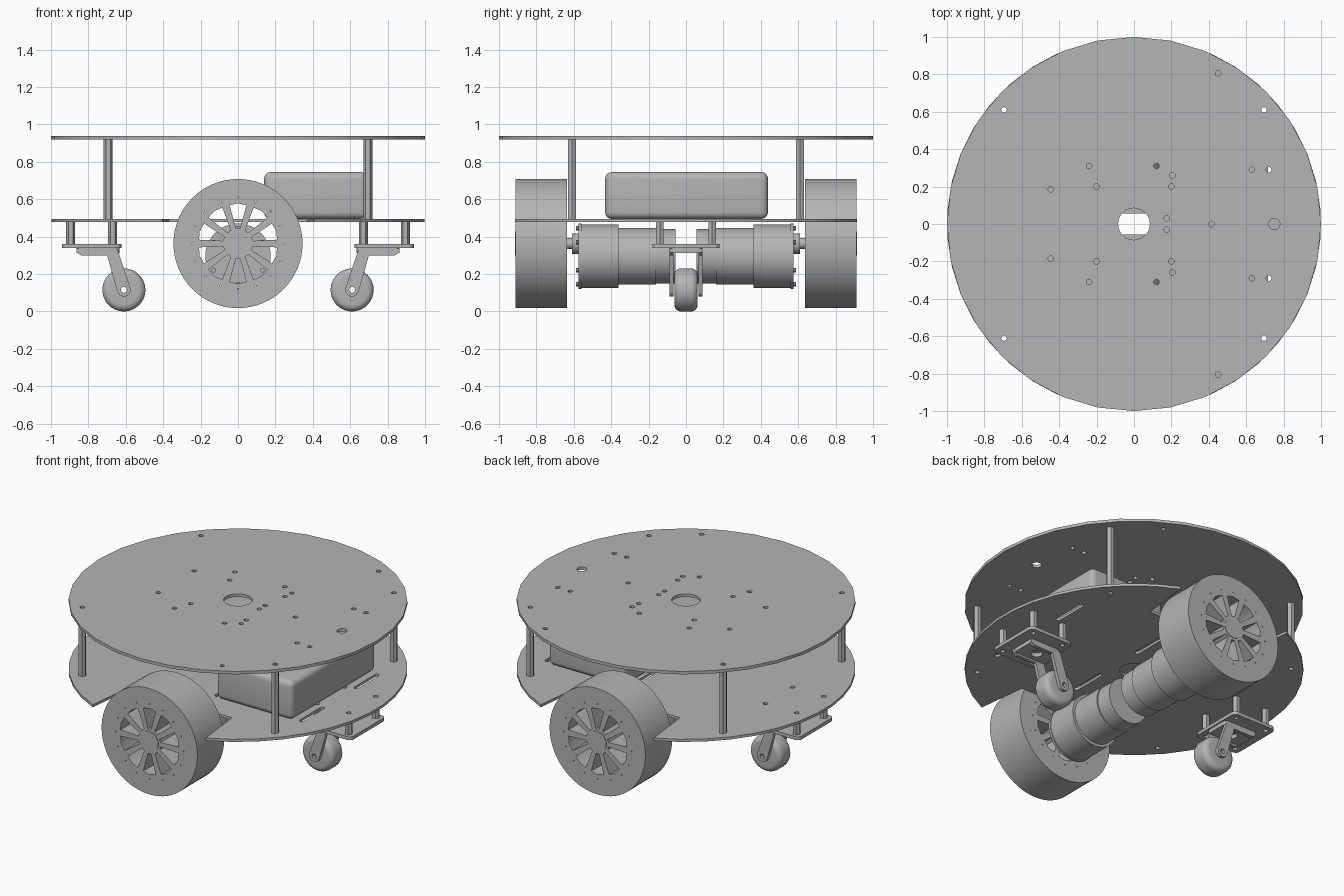
import bpy, bmesh
from math import cos, sin, pi, radians
from mathutils import Matrix, Vector

cube = bpy.data.objects.get("Cube")
if cube:
    bpy.data.objects.remove(cube, do_unlink=True)

GREY = (0.46, 0.46, 0.46, 1.0)
grey = bpy.data.materials.new("plain grey")
grey.use_nodes = True
grey.diffuse_color = GREY
grey.node_tree.nodes["Principled BSDF"].inputs["Base Color"].default_value = GREY


def finish(obj):
    """Colour the part and smooth it, keeping sharp edges."""
    obj.data.materials.clear()
    obj.data.materials.append(grey)
    bpy.ops.object.select_all(action="DESELECT")
    obj.select_set(True)
    bpy.context.view_layer.objects.active = obj
    bpy.ops.object.shade_smooth_by_angle(angle=radians(30))
    return obj


def from_bmesh(name, bm):
    bmesh.ops.recalc_face_normals(bm, faces=bm.faces)
    mesh = bpy.data.meshes.new(name)
    bm.to_mesh(mesh)
    bm.free()
    obj = bpy.data.objects.new(name, mesh)
    bpy.context.collection.objects.link(obj)
    return finish(obj)


def arc(x, y, r, start=0, end=360, n=24):
    full = end - start == 360
    steps = n if full else n - 1
    angles = [radians(start + (end - start) * i / steps) for i in range(n)]
    return [(x + r * cos(a), y + r * sin(a)) for a in angles]


def rounded(x, y, hx, hy, r):
    pts = []
    for a, sx, sy in ((0, 1, 1), (90, -1, 1), (180, -1, -1), (270, 1, -1)):
        pts += arc(x + sx * (hx - r), y + sy * (hy - r), r, a, a + 90, 6)
    return pts


def extrude(name, loops, low, high, upright=False):
    """First loop is the outline, the rest are holes. Upright runs along y."""
    curve = bpy.data.curves.new(name, "CURVE")
    curve.dimensions = "2D"
    curve.fill_mode = "BOTH"
    curve.extrude = (high - low) / 2
    for loop in loops:
        spline = curve.splines.new("POLY")
        spline.points.add(len(loop) - 1)
        for point, (x, y) in zip(spline.points, loop):
            point.co = (x, y, 0, 1)
        spline.use_cyclic_u = True
    temp = bpy.data.objects.new(name + "_outline", curve)
    bpy.context.collection.objects.link(temp)
    graph = bpy.context.evaluated_depsgraph_get()
    mesh = bpy.data.meshes.new_from_object(temp.evaluated_get(graph))
    bpy.data.objects.remove(temp, do_unlink=True)
    bm = bmesh.new()
    bm.from_mesh(mesh)
    bpy.data.meshes.remove(mesh)
    bmesh.ops.remove_doubles(bm, verts=bm.verts, dist=0.0002)
    mid = (low + high) / 2
    if upright:
        place = Matrix.Translation((0, mid, 0)) @ Matrix.Rotation(pi / 2, 4, "X")
    else:
        place = Matrix.Translation((0, 0, mid))
    bmesh.ops.transform(bm, matrix=place, verts=bm.verts)
    return from_bmesh(name, bm)


def along_y(name, loops, side, near, far):
    low, high = sorted((side * near, side * far))
    return extrude(name, loops, low, high, upright=True)


def tube(name, x, y, low, high):
    extrude(name, [arc(x, y, 0.024, n=6), arc(x, y, 0.015, n=12)], low, high)


def pair(points):
    return [(x, s * y) for x, y in points for s in (1, -1)]


# Decks
posts = pair([(0.695, 0.61), (-0.695, 0.61)])
caster_posts = pair([(0.67, 0.14), (0.895, 0.14), (-0.67, 0.14), (-0.895, 0.14)])
drilled = pair([(-0.445, 0.185), (-0.24, 0.31), (-0.2, 0.2), (0.12, 0.31),
                (0.2, 0.2), (0.205, 0.26), (0.175, 0.03), (0.63, 0.29),
                (0.72, 0.29), (0.45, 0.805)]) + [(0.415, 0)]
centre = arc(0, 0, 0.085)
top_holes = [arc(x, y, 0.015, n=12) for x, y in posts + drilled]
extrude("top_deck", [arc(0, 0, 1, n=32), centre, arc(0.75, 0, 0.03)] + top_holes,
        0.918, 0.937)

outline = (arc(0, 0, 1, -66, 66, 16) + [(0.37, 0.59), (-0.37, 0.59)]
           + arc(0, 0, 1, 114, 246, 16) + [(-0.37, -0.59), (0.37, -0.59)])
slots = [rounded(x, y, 0.014, 0.12, 0.0135) for x, y in pair([(0.73, 0.28), (0.12, 0.28)])]
low_holes = [arc(x, y, 0.015, n=12) for x, y in posts + caster_posts]
extrude("lower_deck", [outline, centre] + slots + low_holes, 0.478, 0.495)

for x, y in posts:
    tube("deck_post", x, y, 0.495, 0.918)

# Battery box
bm = bmesh.new()
bmesh.ops.create_cube(bm, size=1)
bmesh.ops.scale(bm, vec=(0.55, 0.87, 0.25), verts=bm.verts)
bmesh.ops.translate(bm, vec=(0.415, 0.003, 0.62), verts=bm.verts)
bmesh.ops.bevel(bm, geom=bm.edges[:], offset=0.035, segments=5, profile=0.5, affect="EDGES")
from_bmesh("battery_box", bm)

# Drive wheels and motors
AXLE, MOTOR = 0.363, 0.295


def spoke_gap(angle):
    c, s = cos(angle), sin(angle)
    wedge = [(0.08, -0.011), (0.205, -0.045), (0.215, 0), (0.205, 0.045), (0.08, 0.011)]
    return [(r * c - t * s, AXLE + r * s + t * c) for r, t in wedge]


gaps = [spoke_gap(radians(90 + 36 * i)) for i in range(10)]
dots = [arc(0.245 * cos(a), AXLE + 0.245 * sin(a), 0.004, n=6)
        for a in (2 * pi * i / 16 for i in range(16))]
for side, label in ((-1, "front"), (1, "back")):
    along_y(label + "_wheel", [arc(0, AXLE, 0.345, n=64)] + gaps + dots, side, 0.635, 0.911)
    for part, z, r, near, far in (
            ("hub_cap", AXLE, 0.065, 0.9, 0.914),
            ("shaft", AXLE, 0.03, 0.6, 0.64),
            ("shaft_collar", AXLE, 0.055, 0.57, 0.61),
            ("gearbox_face", MOTOR, 0.175, 0.56, 0.576),
            ("gearbox", MOTOR, 0.17, 0.36, 0.56),
            ("motor_body", MOTOR, 0.152, 0.16, 0.36),
            ("motor_cap", MOTOR, 0.145, 0.055, 0.16)):
        along_y(f"{label}_{part}", [arc(0, z, r, n=48)], side, near, far)
    for i in range(6):
        a = radians(30 + 60 * i)
        screw = arc(0.15 * cos(a), MOTOR + 0.15 * sin(a), 0.013, n=10)
        along_y(label + "_motor_screw", [screw], side, 0.574, 0.588)

# Casters
HUB = Vector((0.61, 0, 0.115))
for side, label in ((1, "left"), (-1, "right")):
    mount_holes = [arc(x, y, 0.015, n=12) for x, y in caster_posts if x * side > 0]
    extrude(label + "_caster_mount",
            [rounded(side * 0.782, 0, 0.158, 0.18, 0.03)] + mount_holes, 0.338, 0.36)
    for x, y in caster_posts:
        if x * side > 0:
            tube(label + "_caster_post", x, y, 0.36, 0.478)
    extrude(label + "_fork_top",
            [rounded(side * 0.748, 0, 0.115, 0.088, 0.03), arc(side * 0.75, 0, 0.035)],
            0.313, 0.338)
    arm = ([(0.865, 0.337), (0.66, 0.337), (0.64, 0.32)]
           + arc(HUB.x, HUB.z, 0.036, 165, 345, 12) + [(0.7, 0.3), (0.84, 0.3), (0.862, 0.315)])
    arm = [(side * x, z) for x, z in arm]
    for s in (1, -1):
        along_y(label + "_fork_arm", [arm, arc(side * HUB.x, HUB.z, 0.016, n=12)], s, 0.066, 0.088)
    bm = bmesh.new()
    profile = ([(0.016, -0.062)] + arc(0.08, -0.027, 0.035, -90, 0, 7)
               + arc(0.08, 0.027, 0.035, 0, 90, 7) + [(0.016, 0.062)])
    verts = [bm.verts.new((side * HUB.x + r, y, HUB.z)) for r, y in profile]
    edges = [bm.edges.new((verts[i - 1], verts[i])) for i in range(len(verts))]
    bmesh.ops.spin(bm, geom=verts + edges, cent=(side * HUB.x, 0, HUB.z), axis=(0, 1, 0),
                   angle=2 * pi, steps=40, use_duplicate=False)
    bmesh.ops.remove_doubles(bm, verts=bm.verts, dist=0.0002)
    from_bmesh(label + "_caster_wheel", bm)
